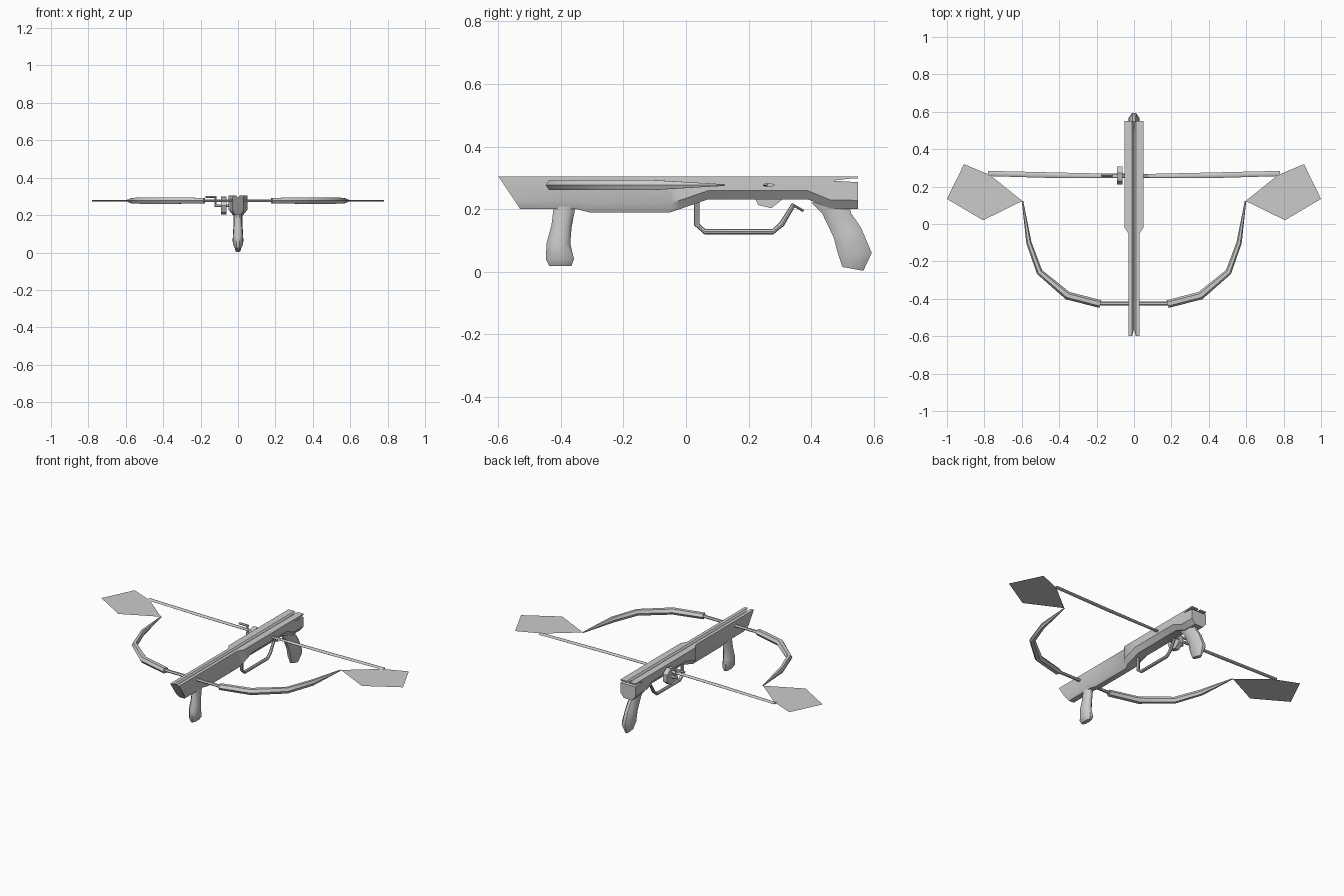
import bpy, bmesh, math
from mathutils import Vector

if "Cube" in bpy.data.objects:
    bpy.data.objects.remove(bpy.data.objects["Cube"])


def make_object(name, verts, faces, mirror=False, smooth=35):
    mesh = bpy.data.meshes.new(name)
    bm = bmesh.new()
    vs = [bm.verts.new(v) for v in verts]
    for f in faces:
        bm.faces.new([vs[i] for i in f])
    bmesh.ops.recalc_face_normals(bm, faces=bm.faces)
    bm.to_mesh(mesh)
    bm.free()
    ob = bpy.data.objects.new(name, mesh)
    bpy.context.collection.objects.link(ob)
    if mirror:
        mod = ob.modifiers.new("Mirror", 'MIRROR')
        mod.use_axis[0] = True
        mod.use_clip = False
    bpy.ops.object.select_all(action='DESELECT')
    ob.select_set(True)
    bpy.context.view_layer.objects.active = ob
    if smooth:
        bpy.ops.object.shade_smooth_by_angle(angle=math.radians(smooth))
    return ob


def loft(name, rings, **kw):
    n = len(rings[0])
    verts = [p for r in rings for p in r]
    faces = [(k * n + i, k * n + (i + 1) % n, (k + 1) * n + (i + 1) % n, (k + 1) * n + i)
             for k in range(len(rings) - 1) for i in range(n)]
    faces += [tuple(range(n)), tuple(range(len(verts) - n, len(verts)))]
    return make_object(name, verts, faces, **kw)


def tube(name, path, radii, up, sides=6, **kw):
    """Sweep an elliptical section; radii = (across the path plane, along up)."""
    pts, up = [Vector(p) for p in path], Vector(up)
    rings = []
    for i, p in enumerate(pts):
        t = (pts[min(i + 1, len(pts) - 1)] - pts[max(i - 1, 0)]).normalized()
        side = t.cross(up).normalized()
        a, b = radii[i]
        rings.append([p + side * a * math.cos(k * math.tau / sides)
                      + up * b * math.sin(k * math.tau / sides) for k in range(sides)])
    return loft(name, rings, **kw)


# Stock: section with a bolt groove on top and a chamfered underside
def stock_ring(y, w, zb, front=False):
    top, g = 0.305, 0.01
    zm = zb + 0.028
    half = [(g, top), (w, top), (w, zm), (w * 0.55, zb)]
    sec = [(0, top - 0.012)] + half + [(-x, z) for x, z in reversed(half)]
    ring = []
    for x, z in sec:
        yy = y
        if front:
            yy = -0.6 + 0.07 * (top - z) / (top - zb) + (0.03 if x == 0 else 0)
        ring.append((x, yy, z))
    return ring


stations = [(-0.35, 0.03, 0.2), (-0.31, 0.03, 0.19), (-0.05, 0.03, 0.19),
            (-0.02, 0.05, 0.2), (0.07, 0.05, 0.231), (0.39, 0.05, 0.231),
            (0.46, 0.05, 0.202), (0.55, 0.05, 0.2)]
stock = loft("stock", [stock_ring(-0.6, 0.03, 0.2, True)] + [stock_ring(*s) for s in stations])

# Rear slot cut across the stock
wedge = [(0.47, 0.291), (0.6, 0.283), (0.6, 0.3), (0.52, 0.297)]
cutter = loft("slot_cutter", [[(x, y, z) for y, z in wedge] for x in (-0.1, 0.1)], smooth=0)
cutter.hide_render = True
cutter.display_type = 'WIRE'
cut = stock.modifiers.new("Slot", 'BOOLEAN')
cut.operation = 'DIFFERENCE'
cut.object = cutter
bpy.context.view_layer.objects.active = stock
bpy.ops.object.modifier_move_to_index(modifier="Slot", index=0)


# Grips: rings given as front point, rear point, half width
def grip(name, rings):
    out = []
    for (y0, z0), (y1, z1), w in rings:
        a, b = Vector((0, y0, z0)), Vector((0, y1, z1))
        q1, q3 = a.lerp(b, 0.25), a.lerp(b, 0.75)
        s = Vector((w, 0, 0))
        e = Vector((w * 0.35, 0, 0))
        out.append([a + e, q1 + s, q3 + s, b + e, b - e, q3 - s, q1 - s, a - e])
    return loft(name, out, smooth=50)


grip("front_grip", [((-0.422, 0.215), (-0.352, 0.215), 0.02),
                    ((-0.43, 0.15), (-0.366, 0.14), 0.022),
                    ((-0.446, 0.09), (-0.37, 0.09), 0.026),
                    ((-0.448, 0.04), (-0.358, 0.04), 0.026),
                    ((-0.437, 0.018), (-0.367, 0.018), 0.012)])
grip("rear_grip", [((0.4, 0.222), (0.52, 0.222), 0.024),
                   ((0.435, 0.187), (0.528, 0.187), 0.023),
                   ((0.472, 0.11), (0.56, 0.14), 0.025),
                   ((0.485, 0.06), (0.594, 0.06), 0.029),
                   ((0.5, 0.015), (0.567, 0.003), 0.012)])

# Bow: centre rod and two tapering limbs
tube("bow_rod", [(-0.2, -0.425, 0.277), (0.2, -0.425, 0.277)], [(0.011, 0.008)] * 2, (0, 0, 1))
limb = [(0.18, -0.428), (0.355, -0.383), (0.505, -0.257), (0.562, -0.1), (0.596, 0.122)]
tube("bow_limb", [(x, y, 0.277) for x, y in limb],
     [(0.021, 0.018), (0.022, 0.019), (0.017, 0.019), (0.014, 0.018), (0.004, 0.003)],
     (0, 0, 1), mirror=True)

# Flat blades at the limb tips
blade = [(0.597, 0.123), (0.807, 0.02), (1.0, 0.134), (0.909, 0.32), (0.77, 0.262)]
make_object("tip_blade", [(x, y, 0.277) for x, y in blade], [range(5)], mirror=True, smooth=0)

# Bowstring
tube("bowstring", [(0.78, 0.27, 0.277), (0.4, 0.26, 0.277), (0, 0.256, 0.277)],
     [(0.014, 0.005), (0.015, 0.006), (0.01, 0.006)], (0, 0, 1), mirror=True)

# Trigger guard
guard = [(0.035, 0.235), (0.035, 0.15), (0.06, 0.128), (0.278, 0.128),
         (0.306, 0.152), (0.343, 0.213), (0.376, 0.194)]
tube("trigger_guard", [(0, y, z) for y, z in guard],
     [(0.009, 0.01)] * 5 + [(0.008, 0.009), (0.004, 0.006)], (1, 0, 0), sides=8)

# Winch wheel, axle and crank on the left side
tube("winch_wheel", [(-0.09, 0.262, 0.252), (-0.062, 0.262, 0.252)],
     [(0.05, 0.05)] * 2, (0, 0, 1), sides=7, smooth=0)
tube("winch_axle", [(-0.125, 0.262, 0.25), (-0.04, 0.262, 0.25)], [(0.009, 0.009)] * 2, (0, 0, 1))
tube("crank_arm", [(-0.12, 0.262, 0.245), (-0.12, 0.262, 0.303)], [(0.007, 0.006)] * 2, (1, 0, 0))
tube("crank_handle", [(-0.175, 0.262, 0.298), (-0.115, 0.262, 0.298)], [(0.008, 0.006)] * 2, (0, 0, 1))
